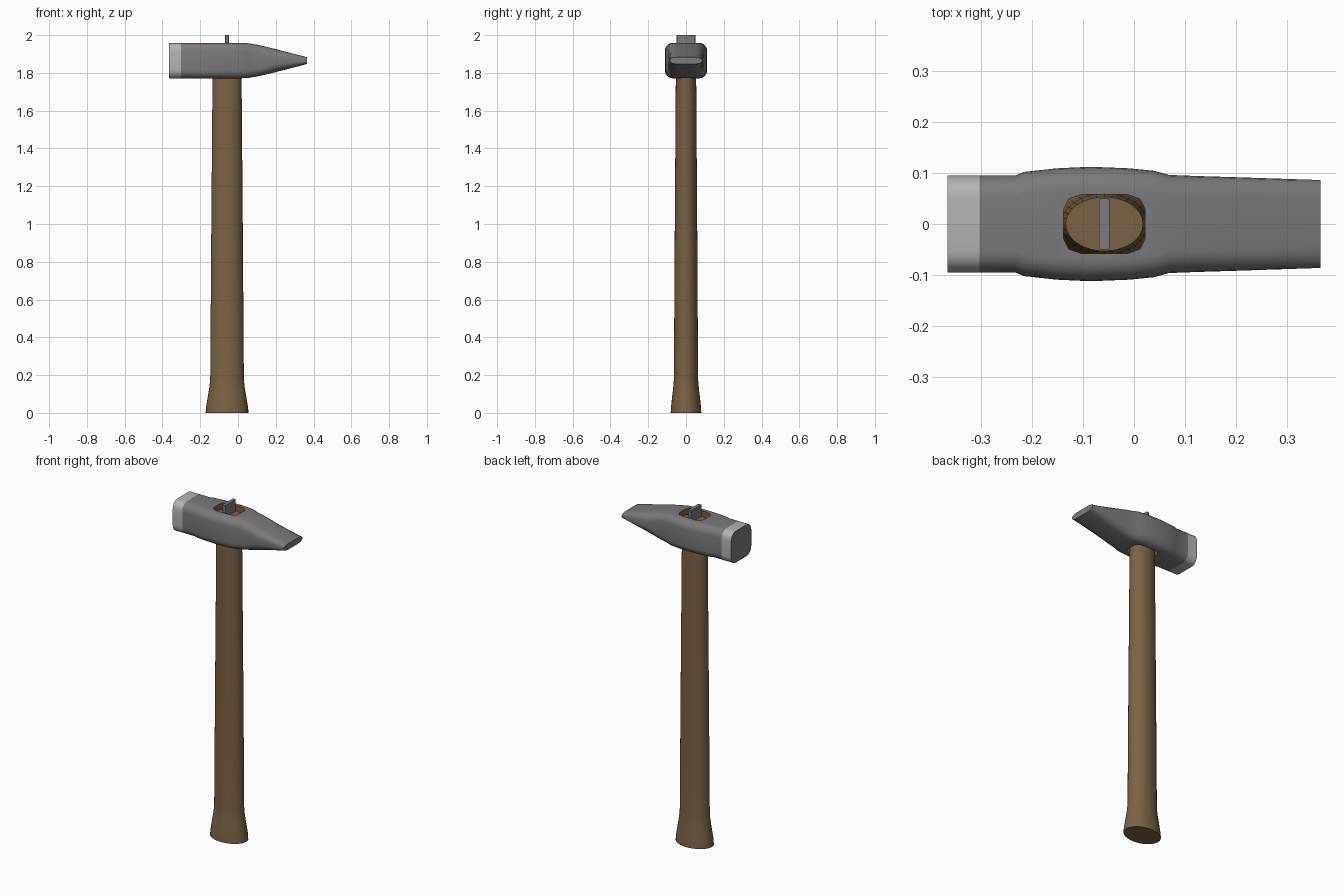
import bpy, bmesh, math

if "Cube" in bpy.data.objects:
    bpy.data.objects.remove(bpy.data.objects["Cube"])

CX = -0.058   # handle axis
ZC = 1.865    # head centre height


def material(name, rgb):
    m = bpy.data.materials.new(name)
    m.diffuse_color = (*rgb, 1)
    m.use_nodes = True
    m.node_tree.nodes["Principled BSDF"].inputs["Base Color"].default_value = m.diffuse_color
    return m


STEEL = material("dark_steel", (0.2, 0.193, 0.194))
BRIGHT = material("bright_steel", (0.46, 0.46, 0.45))
WOOD = material("brown_wood", (0.195, 0.122, 0.06))


def loft(name, rings, mats):
    """Skin a list of equal-length point rings and cap both ends."""
    bm = bmesh.new()
    vr = [[bm.verts.new(p) for p in r] for r in rings]
    n = len(vr[0])
    for a, b in zip(vr, vr[1:]):
        for i in range(n):
            bm.faces.new((a[i], a[(i + 1) % n], b[(i + 1) % n], b[i]))
    bm.faces.new(vr[0])
    bm.faces.new(vr[-1])
    bmesh.ops.recalc_face_normals(bm, faces=bm.faces)
    me = bpy.data.meshes.new(name)
    bm.to_mesh(me)
    bm.free()
    ob = bpy.data.objects.new(name, me)
    bpy.context.collection.objects.link(ob)
    for m in mats:
        me.materials.append(m)
    return ob


def smooth(ob, deg):
    bpy.ops.object.select_all(action='DESELECT')
    ob.select_set(True)
    bpy.context.view_layer.objects.active = ob
    bpy.ops.object.shade_smooth_by_angle(angle=math.radians(deg))


def rounded(a, b, r, k=5):
    """Rounded rectangle with half sizes a, b and corner radii r."""
    ra, rb = r
    pts = []
    for q, (sx, sy) in enumerate(((1, 1), (-1, 1), (-1, -1), (1, -1))):
        for j in range(k + 1):
            t = math.pi / 2 * (q + j / k)
            pts.append((sx * (a - ra) + ra * math.cos(t),
                        sy * (b - rb) + rb * math.sin(t)))
    return pts


def ellipse(rx, ry, z, n=32):
    return [(CX + rx * math.cos(2 * math.pi * i / n),
             ry * math.sin(2 * math.pi * i / n), z) for i in range(n)]


# head: sections (x, half width, half height)
sections = [(-0.365, 0.095, 0.094), (-0.302, 0.095, 0.094), (-0.232, 0.095, 0.094),
            (-0.215, 0.102, 0.094), (-0.15, 0.109, 0.094), (-0.085, 0.112, 0.094),
            (-0.01, 0.109, 0.094), (0.04, 0.104, 0.093), (0.068, 0.096, 0.09),
            (0.12, 0.094, 0.08), (0.20, 0.0915, 0.061), (0.365, 0.086, 0.018)]
rings = []
for x, hy, hz in sections:
    ring = rounded(hy, hz, (0.042, min(0.045, hz * 0.75)))
    rings.append([(x, y, ZC + z) for y, z in ring])
head = loft("hammer_head", rings, [STEEL, BRIGHT, WOOD])

# eye through the head
cut = loft("eye_cutter", [[(CX + x, y, z) for x, y in rounded(0.08, 0.058, (0.036, 0.03), 2)]
                          for z in (1.7, 2.05)], [STEEL])
cut.hide_render = True
mod = head.modifiers.new("eye", 'BOOLEAN')
mod.operation = 'DIFFERENCE'
mod.solver = 'EXACT'
mod.object = cut
bpy.context.view_layer.objects.active = head
bpy.ops.object.modifier_apply(modifier="eye")
bpy.data.objects.remove(cut)

# bright band round the striking end, wood-lined eye
for p in head.data.polygons:
    c, n = p.center, p.normal
    if c.x < -0.303 and n.x > -0.9:
        p.material_index = 1
    elif abs(c.x - CX) < 0.082 and abs(c.y) < 0.06 and abs(n.z) < 0.3:
        p.material_index = 2
    else:
        p.material_index = 0
smooth(head, 30)

# handle with flared foot
handle = loft("handle", [ellipse(*s) for s in (
    (0.113, 0.081, 0), (0.112, 0.08, 0.025), (0.101, 0.073, 0.09), (0.093, 0.067, 0.14),
    (0.089, 0.064, 0.18), (0.084, 0.060, 0.9), (0.077, 0.054, 1.77), (0.076, 0.053, 1.93))],
    [WOOD])
smooth(handle, 35)

# wedge standing out of the eye
wedge = loft("wedge", [[(CX + x, y, z) for x, y in rounded(0.01, 0.05, (0.004, 0.004), 2)]
                       for z in (1.85, 2.0)], [STEEL])
smooth(wedge, 30)
